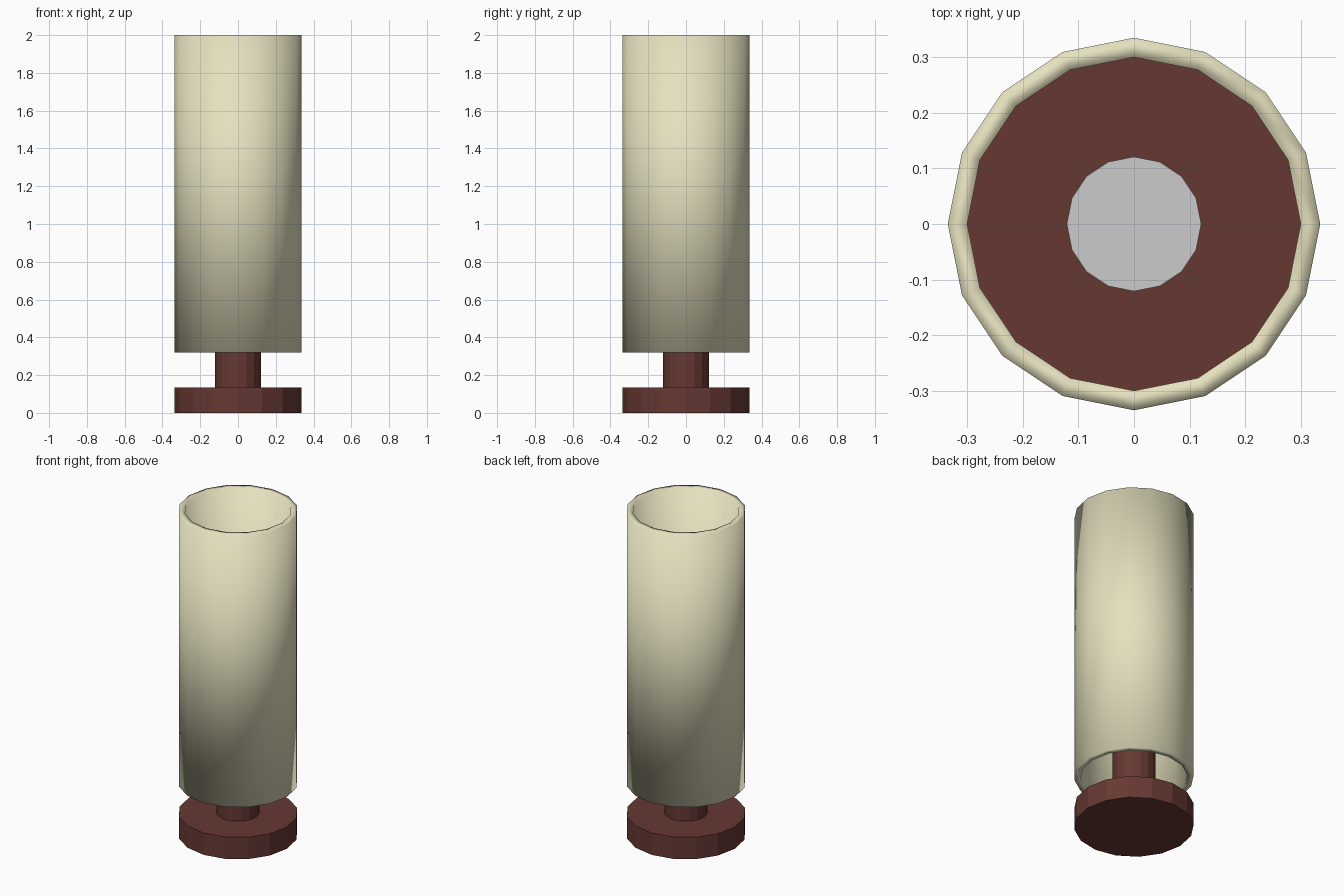
import bpy, bmesh, math

if "Cube" in bpy.data.objects:
    bpy.data.objects.remove(bpy.data.objects["Cube"])

SIDES = 16


def material(name, rgb):
    m = bpy.data.materials.new(name)
    m.diffuse_color = (*rgb, 1)
    m.use_nodes = True
    m.node_tree.nodes["Principled BSDF"].inputs["Base Color"].default_value = m.diffuse_color
    return m


def lathe(name, profile, mat=None, closed=False, smooth=False):
    """Revolve (radius, z) points; open profiles get end caps."""
    bm = bmesh.new()
    rings = [[bm.verts.new((r * math.cos(2 * math.pi * i / SIDES),
                            r * math.sin(2 * math.pi * i / SIDES), z))
              for i in range(SIDES)] for r, z in profile]
    pairs = list(zip(rings, rings[1:]))
    if closed:
        pairs.append((rings[-1], rings[0]))
    else:
        bm.faces.new(rings[0][::-1])
        bm.faces.new(rings[-1])
    for a, b in pairs:
        for i in range(SIDES):
            j = (i + 1) % SIDES
            bm.faces.new((a[i], a[j], b[j], b[i]))
    bmesh.ops.recalc_face_normals(bm, faces=bm.faces)
    for f in bm.faces:
        f.smooth = smooth
    mesh = bpy.data.meshes.new(name)
    bm.to_mesh(mesh)
    bm.free()
    ob = bpy.data.objects.new(name, mesh)
    bpy.context.collection.objects.link(ob)
    if mat:
        mesh.materials.append(mat)
    return ob


wood = material("dark_wood", (0.133, 0.04, 0.032))
fabric = material("cream_fabric", (0.787, 0.75, 0.52))

# Round foot and the stem rising into the shade
lathe("base", [(0.335, 0), (0.335, 0.135)], wood)
lathe("stem", [(0.121, 0.135), (0.121, 0.6)], wood)

# Plain grey light tube on top of the stem
lathe("bulb", [(0.121, 0.6), (0.121, 1.1)])

# Tall open shade with wall thickness, smooth across its rims
lathe("shade", [(0.335, 0.32), (0.335, 2.0), (0.30, 2.0), (0.30, 0.32)],
      fabric, closed=True, smooth=True)
